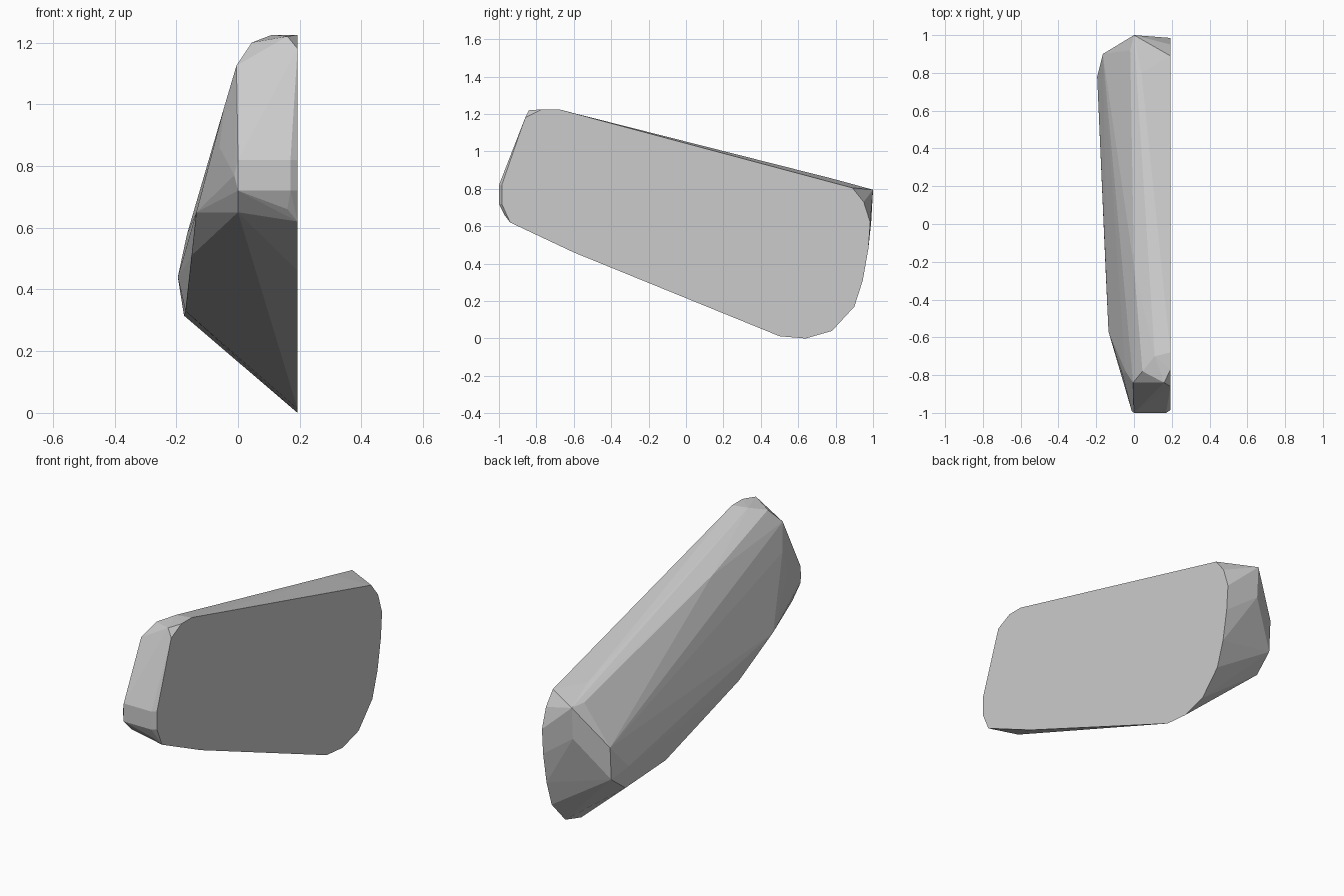
import bpy, bmesh

# flat inner side: (y, z) outline at x = 0.19
FLAT_X = 0.193
flat = [(-0.985, 0.82), (-0.86, 1.18), (-0.77, 1.225), (-0.68, 1.225),
        (0.89, 0.805), (0.95, 0.73), (0.985, 0.62), (0.975, 0.48),
        (0.945, 0.31), (0.90, 0.17), (0.78, 0.04), (0.64, 0.0),
        (0.50, 0.012), (-0.60, 0.46), (-0.94, 0.62), (-0.985, 0.72)]

# rounded middle ridge around the top and the two ends
ridge = [(0.16, -0.97, 0.66), (0.0, -0.93, 0.65), (-0.012, -0.99, 0.77),
         (0.0, -1.0, 0.72), (0.17, -1.0, 0.72), (0.17, -1.0, 0.82),
         (0.0, -1.0, 0.82), (0.16, -0.84, 1.22), (0.11, -0.70, 1.225),
         (0.045, -0.78, 1.20), (-0.005, -0.84, 1.125), (0.0, -0.23, 1.06),
         (0.04, 0.80, 0.85), (0.0, 1.0, 0.795), (-0.02, 0.92, 0.80),
         (0.0, 0.99, 0.62)]

# outer left side
outer = [(-0.045, -0.78, 0.99), (-0.06, -0.80, 0.86), (-0.135, -0.57, 0.65),
         (-0.15, -0.25, 0.51), (-0.17, 0.42, 0.33), (-0.175, 0.78, 0.315),
         (-0.195, 0.78, 0.44), (-0.165, 0.90, 0.58), (-0.165, 0.89, 0.40)]

# stretch one faceted skin over the three outlines
bm = bmesh.new()
for p in [(FLAT_X, y, z) for y, z in flat] + ridge + outer:
    bm.verts.new(p)
hull = bmesh.ops.convex_hull(bm, input=bm.verts)
loose = [v for v in bm.verts if not v.link_faces]
bmesh.ops.delete(bm, geom=loose, context='VERTS')
bmesh.ops.dissolve_limit(bm, angle_limit=0.02, verts=bm.verts, edges=bm.edges)
bmesh.ops.recalc_face_normals(bm, faces=bm.faces)

mesh = bpy.data.meshes.new("faceted_shell")
bm.to_mesh(mesh)
bm.free()
shell = bpy.data.objects.new("faceted_shell", mesh)
bpy.context.collection.objects.link(shell)
